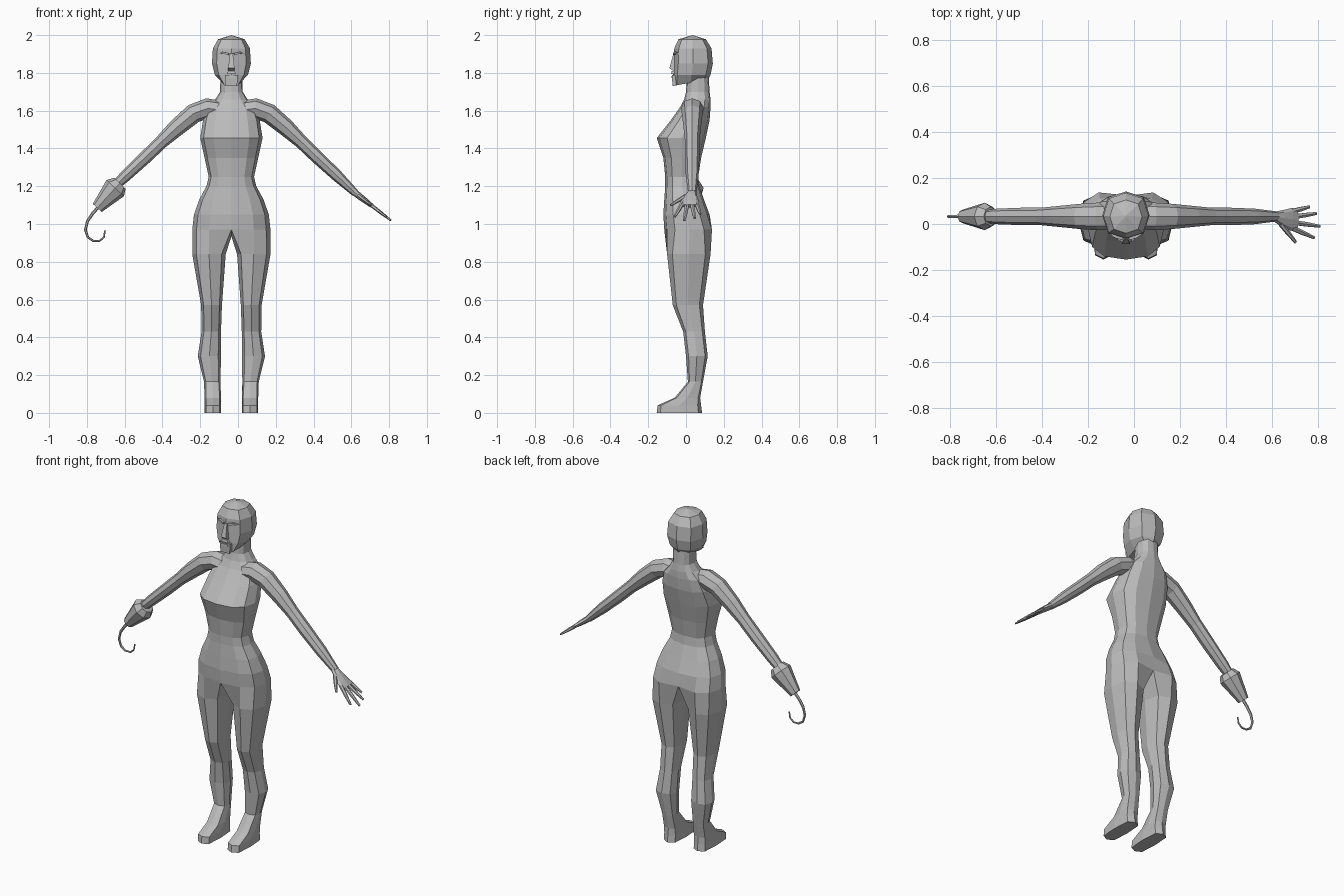
import bpy, bmesh, math
from mathutils import Vector

CX = -0.035  # body centre line
if "Cube" in bpy.data.objects:
    bpy.data.objects.remove(bpy.data.objects["Cube"])

grey = bpy.data.materials.new("plain_grey")
grey.use_nodes = True
grey.diffuse_color = (0.5, 0.5, 0.5, 1)
grey.node_tree.nodes["Principled BSDF"].inputs["Base Color"].default_value = (0.5, 0.5, 0.5, 1)


def finish(bm, name):
    bmesh.ops.recalc_face_normals(bm, faces=bm.faces)
    mesh = bpy.data.meshes.new(name)
    bm.to_mesh(mesh)
    bm.free()
    mesh.materials.append(grey)
    obj = bpy.data.objects.new(name, mesh)
    bpy.context.collection.objects.link(obj)
    return obj


def power(v, p):
    return math.copysign(abs(v) ** p, v) if abs(v) > 1e-6 else 0.0


def oval(n, start, x0, x1, y0, y1, z, p=0.8, tilt=0.0):
    """Horizontal rounded cross-section; tilt raises the back."""
    pts = []
    for i in range(n):
        a = math.radians(start) + math.tau * i / n
        u, v = power(math.cos(a), p), power(math.sin(a), p)
        pts.append(Vector(((x0 + x1 + (x1 - x0) * u) / 2,
                           (y0 + y1 + (y1 - y0) * v) / 2, z + tilt * v)))
    return pts


def ring(bm, pts):
    return [bm.verts.new(p) for p in pts]


def bridge(bm, a, b):
    n = len(a)
    for i in range(n):
        j = (i + 1) % n
        bm.faces.new((a[i], a[j], b[j], b[i]))


def loft(bm, rings, cap_start=True, cap_end=True):
    rows = [ring(bm, r) for r in rings]
    for a, b in zip(rows, rows[1:]):
        bridge(bm, a, b)
    if cap_start:
        bm.faces.new(rows[0])
    if cap_end:
        bm.faces.new(rows[-1])
    return rows


def tube(bm, path, sides=8):
    """Limb along points (x, y, z, thickness, depth)."""
    rings = []
    for i, (x, y, z, rn, ry) in enumerate(path):
        a, b = path[max(i - 1, 0)], path[min(i + 1, len(path) - 1)]
        t = Vector((b[0] - a[0], b[1] - a[1], b[2] - a[2])).normalized()
        side = Vector((0, 1, 0)) - t * t.y
        side.normalize()
        nrm = t.cross(side)
        angles = [math.tau * (k + 0.5 * (sides == 4)) / sides for k in range(sides)]
        rings.append([Vector((x, y, z)) + nrm * rn * math.cos(q) + side * ry * math.sin(q)
                      for q in angles])
    loft(bm, rings)


# Torso from neck to hips: height, half width, front, back
TORSO = [(1.78, .058, .005, .12), (1.70, .06, 0, .125), (1.66, .085, -.01, .13),
         (1.62, .125, -.03, .13), (1.55, .15, -.08, .125), (1.455, .165, -.155, .105),
         (1.35, .142, -.12, .08), (1.25, .12, -.11, .065), (1.20, .132, -.11, .07),
         (1.13, .17, -.115, .095), (1.05, .198, -.12, .125), (.97, .207, -.115, .152)]
# Leg: height, inner, outer, front, back, roundness
LEG = [(.84, .03, .207, -.1, .13, .8), (.57, .05, .16, -.07, .09, .8),
       (.43, .055, .158, -.015, .1, .8), (.30, .055, .178, 0, .115, .8),
       (.165, .058, .145, .01, .09, .7), (.08, .055, .142, -.06, .075, .5),
       (.04, .055, .142, -.15, .08, .5), (0, .055, .142, -.155, .085, .5)]

body = bmesh.new()
rings = [oval(12, -90, CX - w, CX + w, f, b, z) for z, w, f, b in TORSO]
rings[-1][6].y -= .03
hips = loft(body, rings, cap_end=False)[-1]
crotch = body.verts.new((CX, .02, .935))
for s in (1, -1):
    # each leg takes half of the hip ring plus the crotch point
    last = [hips[(s * i) % 12] for i in range(7)] + [crotch]
    for z, inner, outer, f, b, p in LEG:
        pts = oval(8, -135, inner, outer, f, b, z, p)
        row = ring(body, [Vector((CX + s * q.x, q.y, q.z)) for q in pts])
        bridge(body, last, row)
        last = row
    body.faces.new(last)
finish(body, "body")

# Head: height, half width, front, back, tilt
HEAD = [(1.978, .07, -.04, .105, 0), (1.93, .098, -.062, .135, 0), (1.85, .103, -.066, .142, 0),
        (1.79, .088, -.07, .13, 0), (1.748, .048, -.072, .118, .018)]
head = bmesh.new()
rows = loft(head, [oval(8, -90, CX - w, CX + w, f, b, z, .8, t) for z, w, f, b, t in HEAD],
            cap_start=False)
crown = head.verts.new((CX, .035, 2.0))
for i in range(8):
    head.faces.new((rows[0][i], rows[0][(i + 1) % 8], crown))
finish(head, "head")


def block(name, profile, w_top, w_bottom):
    """Side profile (y, z) widened along x, tapering with height."""
    bm = bmesh.new()
    zs = [z for _, z in profile]
    lo, hi = min(zs), max(zs)
    sides = []
    for s in (-1, 1):
        sides.append([Vector((CX + s * (w_bottom + (w_top - w_bottom) * (z - lo) / (hi - lo)), y, z))
                      for y, z in profile])
    loft(bm, sides)
    return finish(bm, name)


# Facial features
block("nose", [(-.05, 1.905), (-.067, 1.9), (-.088, 1.825), (-.07, 1.812), (-.05, 1.815)], .008, .018)
block("chin", [(-.03, 1.79), (-.074, 1.79), (-.072, 1.73), (-.03, 1.738)], .034, .03)
block("lower_lip", [(-.06, 1.785), (-.077, 1.783), (-.078, 1.773), (-.06, 1.77)], .018, .022)
block("upper_lip", [(-.05, 1.815), (-.076, 1.81), (-.079, 1.795), (-.05, 1.793)], .012, .026)
for s, side in ((1, "left"), (-1, "right")):
    bm = bmesh.new()
    tube(bm, [(CX + s * .014, -.064, 1.9, .007, .009), (CX + s * .045, -.055, 1.907, .007, .009),
              (CX + s * .07, -.036, 1.902, .005, .008)], 4)
    finish(bm, side + "_brow")

# Arms: distance from centre line, height, thickness, depth
ARM = [(.07, 1.605, .05, .06), (.125, 1.612, .054, .06), (.2, 1.585, .052, .055),
       (.29, 1.51, .046, .046), (.37, 1.435, .036, .038), (.455, 1.353, .035, .038),
       (.56, 1.255, .031, .034), (.655, 1.165, .02, .022)]
for s, side in ((1, "left"), (-1, "right")):
    bm = bmesh.new()
    tube(bm, [(CX + s * d, .033, z, rn, ry) for d, z, rn, ry in ARM])
    finish(bm, side + "_arm")


def slope(x):
    return 1.165 - .77 * (x - .62)


# Open left hand
hand = bmesh.new()
tube(hand, [(x, y, slope(x), rn, ry) for x, y, rn, ry in
            ((.61, .033, .018, .021), (.645, .025, .017, .036), (.685, .02, .014, .05),
             (.71, .02, .011, .046))])
FINGERS = [(.69, .055, .765, .075), (.7, .032, .795, .046), (.7, .006, .81, -.01),
           (.69, -.018, .785, -.06), (.64, .0, .705, -.08)]
for x0, y0, x1, y1 in FINGERS:
    xm, ym = (x0 + x1) / 2, (y0 + y1) / 2
    tube(hand, [(x0, y0, slope(x0), .01, .012), (xm, ym, slope(xm), .009, .011),
                (x1, y1, slope(x1), .005, .007)], 6)
finish(hand, "left_hand")

# Cup and hook in place of the right hand
cup = bmesh.new()
tube(cup, [(-.625, .033, 1.215, .042, .042), (-.65, .033, 1.19, .063, .06),
           (-.745, .033, 1.085, .032, .03)])
finish(cup, "hook_cup")

HOOK = [(-.735, 1.095), (-.77, 1.055), (-.797, 1.015), (-.808, .97), (-.795, .93),
        (-.765, .91), (-.733, .91), (-.71, .93), (-.704, .965)]
hook = bmesh.new()
tube(hook, [(x, .033, z, .009 - .0006 * i, .009 - .0006 * i) for i, (x, z) in enumerate(HOOK)], 6)
finish(hook, "hook")
